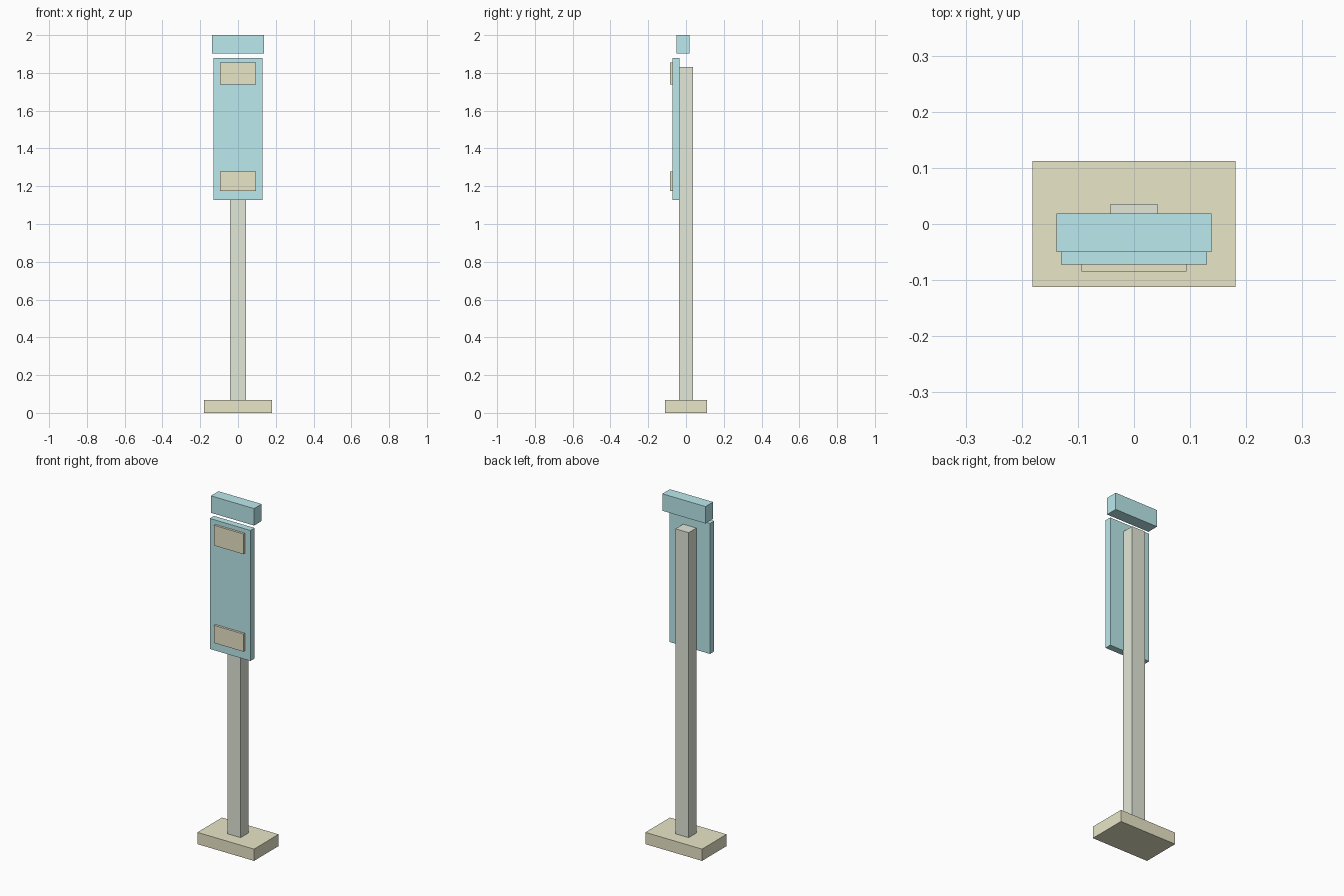
import bpy

if "Cube" in bpy.data.objects:
    bpy.data.objects.remove(bpy.data.objects["Cube"])


def material(name, color):
    m = bpy.data.materials.new(name)
    m.diffuse_color = (*color, 1)
    m.use_nodes = True
    m.node_tree.nodes["Principled BSDF"].inputs["Base Color"].default_value = m.diffuse_color
    return m


teal = material("teal", (0.50, 0.82, 0.85))
sage = material("sage", (0.76, 0.81, 0.69))
sand = material("sand", (0.82, 0.79, 0.58))


def box(name, half_x, y, z, mat):
    """Box symmetric in x, with (min, max) extents in y and z."""
    bpy.ops.mesh.primitive_cube_add(
        size=1, location=(0, (y[0] + y[1]) / 2, (z[0] + z[1]) / 2))
    ob = bpy.context.object
    ob.name = name
    ob.scale = (2 * half_x, y[1] - y[0], z[1] - z[0])
    bpy.ops.object.transform_apply(location=False, rotation=False, scale=True)
    ob.data.materials.append(mat)
    return ob


# Foot and upright
box("base", 0.181, (-0.112, 0.112), (0, 0.068), sand)
box("post", 0.042, (-0.036, 0.036), (0.068, 1.83), sage)

# Sign board on the front of the post, with a separate header above it
box("sign_panel", 0.13, (-0.072, -0.034), (1.126, 1.88), teal)
box("header", 0.138, (-0.05, 0.019), (1.902, 2.0), teal)

# Raised plates on the board
for name, z in (("upper_plate", (1.738, 1.855)), ("lower_plate", (1.175, 1.277))):
    box(name, 0.094, (-0.085, -0.072), z, sand)
